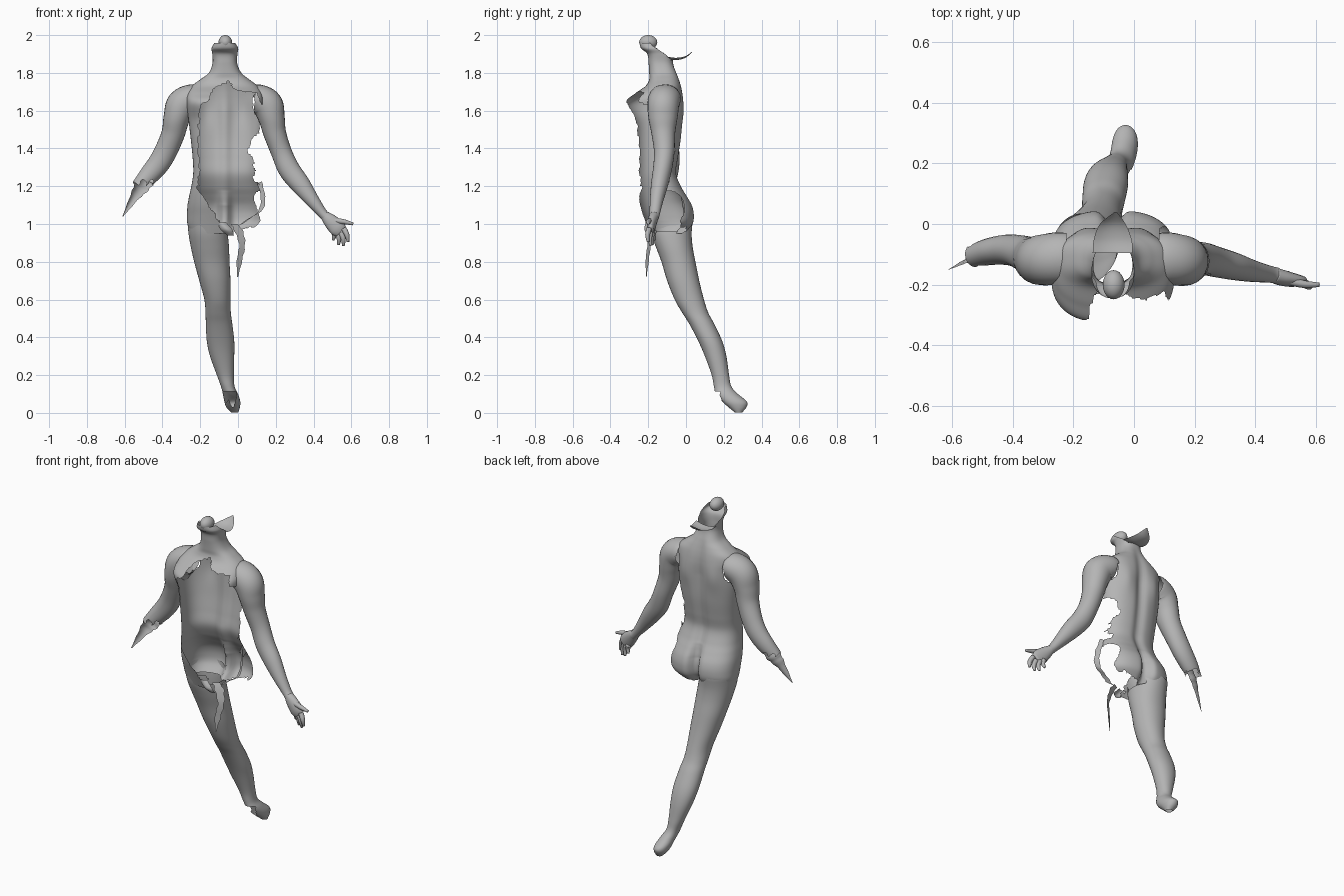
import bpy, bmesh, math
from mathutils import Vector

cube = bpy.data.objects.get("Cube")
if cube:
    bpy.data.objects.remove(cube, do_unlink=True)

stone = bpy.data.materials.new("grey_stone")
stone.use_nodes = True
GREY = (0.46, 0.46, 0.46, 1)
stone.diffuse_color = GREY
bsdf = stone.node_tree.nodes["Principled BSDF"]
bsdf.inputs["Base Color"].default_value = GREY
bsdf.inputs["Roughness"].default_value = 0.8

CX = -0.07  # midline of the torso


def smooth(rows, sub):
    """Catmull-Rom resampling of rows of numbers."""
    out = []
    for i in range(len(rows) - 1):
        a, b, c, d = (rows[max(0, min(len(rows) - 1, i + k))] for k in (-1, 0, 1, 2))
        for j in range(sub):
            t = j / sub
            out.append([0.5 * (2 * q + (r - p) * t + (2 * p - 5 * q + 4 * r - s) * t * t
                               + (3 * q - p - 3 * r + s) * t ** 3)
                        for p, q, r, s in zip(a, b, c, d)])
    out.append(list(rows[-1]))
    return out


def lerp(table, v):
    """Piecewise linear lookup in ascending (key, value) pairs."""
    if v <= table[0][0]:
        return table[0][1]
    for (a, fa), (b, fb) in zip(table, table[1:]):
        if v <= b:
            return fa + (fb - fa) * (v - a) / (b - a)
    return table[-1][1]


def skin(name, rings, closed=True, caps=False, missing=None):
    """Join rings of points into a surface, leaving out faces that are broken away."""
    bm = bmesh.new()
    vr = [[bm.verts.new(p) for p in ring] for ring in rings]
    n = len(rings[0])
    for a, b in zip(vr, vr[1:]):
        for i in range(n if closed else n - 1):
            j = (i + 1) % n
            bm.faces.new((a[i], a[j], b[j], b[i]))
    if caps:
        bm.faces.new(vr[0])
        bm.faces.new(vr[-1])
    bmesh.ops.recalc_face_normals(bm, faces=bm.faces)
    if missing:
        dead = [f for f in bm.faces if missing(*f.calc_center_median())]
        bmesh.ops.delete(bm, geom=dead, context='FACES')
        rim = [v for v in bm.verts if v.is_boundary]
        for _ in range(2):
            bmesh.ops.smooth_vert(bm, verts=rim, factor=0.4, use_axis_x=True,
                                  use_axis_y=True, use_axis_z=True)
    me = bpy.data.meshes.new(name)
    bm.to_mesh(me)
    bm.free()
    me.materials.append(stone)
    for p in me.polygons:
        p.use_smooth = True
    ob = bpy.data.objects.new(name, me)
    bpy.context.collection.objects.link(ob)


def level_rings(rows, sub, n, power, shape=None):
    """Horizontal rings from rows of (z, x0, x1, y0, y1)."""
    rings = []
    for z, x0, x1, y0, y1 in smooth(rows, sub):
        ring = []
        for i in range(n):
            t = 2 * math.pi * i / n
            c, s = math.cos(t), math.sin(t)
            x = (x0 + x1) / 2 + (x1 - x0) / 2 * math.copysign(abs(c) ** (2 / power), c)
            y = (y0 + y1) / 2 + (y1 - y0) / 2 * math.copysign(abs(s) ** (2 / power), s)
            ring.append(shape(x, y, z, s) if shape else (x, y, z))
        rings.append(ring)
    return rings


def limb(name, rows, sub=6, n=24, missing=None):
    """Tube along (x, y, z, radius, radius along y)."""
    pts = smooth(rows, sub)
    rings = []
    for i, (x, y, z, ra, rb) in enumerate(pts):
        t = (Vector(pts[min(i + 1, len(pts) - 1)][:3]) - Vector(pts[max(i - 1, 0)][:3])).normalized()
        v = Vector((0, 1, 0))
        v = (v - t * v.dot(t)).normalized()
        u = t.cross(v)
        rings.append([Vector((x, y, z)) + u * ra * math.cos(k * 2 * math.pi / n)
                      + v * rb * math.sin(k * 2 * math.pi / n) for k in range(n)])
    skin(name, rings, caps=not missing, missing=missing)


def shard(name, rows, side=(1, 0, 0), bulge=(0, 0, 0), ragged=0.15):
    """Thin torn strip along (x, y, z, half width), curved across by bulge."""
    s, b = Vector(side), Vector(bulge)
    rings = []
    for i, (x, y, z, w) in enumerate(smooth(rows, 6)):
        w = max(0.001, w * (1 + ragged * math.sin(i * 1.4)))
        rings.append([Vector((x, y, z)) + s * w * k / 4 + b * (1 - (k / 4) ** 2) * w
                      for k in range(-4, 5)])
    skin(name, rings, closed=False)


# Torso, neck and jaw: one hollow shell, open at the front
torso_rows = [(0.95, -0.25, 0.06, -0.19, 0.0), (1.0, -0.268, 0.12, -0.21, 0.038),
              (1.05, -0.27, 0.132, -0.23, 0.045), (1.1, -0.267, 0.13, -0.25, 0.034),
              (1.15, -0.258, 0.125, -0.265, 0.005), (1.2, -0.247, 0.115, -0.275, -0.025),
              (1.27, -0.237, 0.097, -0.28, -0.05), (1.35, -0.24, 0.098, -0.28, -0.04),
              (1.45, -0.25, 0.11, -0.285, -0.025), (1.55, -0.262, 0.122, -0.292, -0.018),
              (1.64, -0.272, 0.132, -0.328, -0.015), (1.69, -0.268, 0.128, -0.275, -0.018),
              (1.73, -0.245, 0.105, -0.215, -0.025), (1.765, -0.2, 0.06, -0.195, -0.035),
              (1.8, -0.155, 0.018, -0.195, -0.048), (1.85, -0.135, -0.004, -0.198, -0.068),
              (1.9, -0.136, -0.003, -0.205, -0.07), (1.93, -0.14, 0.001, -0.238, -0.08),
              (1.96, -0.125, -0.015, -0.245, -0.1)]
cleft = [(0.95, 0.06), (1.1, 0.055), (1.18, 0.02), (1.3, 0.014), (1.6, 0.02), (1.75, 0.01), (1.85, 0)]
chest_edge = [(-0.25, 1.6), (-0.2, 1.62), (-0.15, 1.66), (-0.12, 1.73), (-0.05, 1.75),
              (0.0, 1.7), (0.1, 1.69), (0.14, 1.6)]
left_edge = [(1.2, 0.14), (1.23, 0.085), (1.32, 0.09), (1.4, 0.05), (1.5, 0.115), (1.6, 0.135), (1.62, 0.3)]
right_edge = [(1.2, -0.21), (1.3, -0.2), (1.4, -0.21), (1.5, -0.205), (1.62, -0.2)]


def groin_line(x):
    return 1.2 - (x + 0.22) * 1.47


def back_form(x, y, z, s):
    if s > 0:
        # cleft and spine groove, then the shoulder blades
        y -= lerp(cleft, z) * s * math.exp(-((x - CX) / 0.03) ** 2)
        y += 0.012 * s * math.exp(-((abs(x - CX) - 0.1) / 0.045) ** 2 - ((z - 1.6) / 0.08) ** 2)
    return (x, y, z)


def torso_missing(x, y, z):
    tear = 0.006 * math.sin(z * 90) + 0.004 * math.sin(z * 210 + x * 150)
    if abs(x - CX) > 0.15 and ((y + 0.113) / 0.07) ** 2 + ((z - 1.645) / 0.07) ** 2 < 1:
        return True                                  # arm sockets
    if z > 1.87:                                     # jaw remains only in front
        return y > -0.075 - (z - 1.87) * 1.3 + tear * 0.5
    if z > 1.62:                                     # upper chest and neck
        return y < -0.16 and z < lerp(chest_edge, x) + tear
    if z >= 1.2:                                     # rib cage and waist
        if x > lerp(left_edge, z) + tear:
            return True
        return y < -0.15 and x > lerp(right_edge, z) + tear * 0.6
    if x > 0.03 and ((y + 0.09) / 0.08) ** 2 + ((z - 1.085) / 0.09) ** 2 < 1 + tear * 5:
        return True                                  # hole of the lost leg
    if z < 1.04 and x > 0.05 and y < -0.03:
        return True
    if z < 0.98 + tear and (x > -0.03 and y < 0.0 or x > 0.08):
        return True
    return y < -0.13 and z > groin_line(x) + tear


skin("torso", level_rings(torso_rows, 8, 128, 2.5, back_form), missing=torso_missing)

# Right leg, trailing backwards, with the broken foot
leg_rows = [(1.02, -0.268, -0.065, -0.2, 0.036), (0.95, -0.262, -0.055, -0.185, 0.03),
            (0.88, -0.25, -0.048, -0.16, 0.035), (0.8, -0.232, -0.045, -0.13, 0.05),
            (0.7, -0.205, -0.04, -0.1, 0.07), (0.6, -0.178, -0.04, -0.06, 0.095),
            (0.53, -0.172, -0.038, -0.02, 0.118), (0.47, -0.17, -0.03, 0.018, 0.15),
            (0.38, -0.165, -0.02, 0.065, 0.192), (0.3, -0.148, -0.02, 0.1, 0.214),
            (0.2, -0.112, -0.022, 0.136, 0.228), (0.14, -0.09, -0.018, 0.148, 0.24),
            (0.1, -0.08, 0.0, 0.158, 0.275), (0.06, -0.072, 0.012, 0.19, 0.322),
            (0.03, -0.062, 0.01, 0.225, 0.32), (0.0, -0.035, 0.0, 0.262, 0.295)]


def leg_missing(x, y, z):
    if z > 0.94:                                     # open where it joins the pelvis
        return x > -0.13 and z > groin_line(x) or z > 0.96 and x > -0.085
    return z < 0.11 and y < 0.205 + 0.02 * math.sin(x * 160) and x < -0.01


skin("right_leg", level_rings(leg_rows, 6, 48, 2.1), missing=leg_missing)


# Arms, open where they meet the torso
def arm_missing(x, y, z):
    if abs(x - CX) < 0.155:
        return True
    return x < -0.45 and z < 1.215 + 0.02 * math.sin(x * 130 + y * 60)


limb("left_arm", [(0.03, -0.11, 1.665, 0.06, 0.075), (0.10, -0.112, 1.665, 0.075, 0.085),
                  (0.155, -0.12, 1.63, 0.083, 0.084), (0.178, -0.122, 1.56, 0.07, 0.077),
                  (0.195, -0.12, 1.48, 0.06, 0.063), (0.23, -0.115, 1.38, 0.055, 0.054),
                  (0.27, -0.125, 1.29, 0.057, 0.05), (0.33, -0.14, 1.21, 0.052, 0.045),
                  (0.39, -0.155, 1.13, 0.038, 0.036), (0.445, -0.165, 1.06, 0.026, 0.028),
                  (0.47, -0.17, 1.035, 0.027, 0.027)], missing=arm_missing)
limb("right_arm", [(-0.17, -0.11, 1.665, 0.06, 0.075), (-0.24, -0.112, 1.665, 0.075, 0.085),
                   (-0.297, -0.118, 1.63, 0.083, 0.084), (-0.325, -0.117, 1.56, 0.07, 0.077),
                   (-0.343, -0.105, 1.48, 0.062, 0.063), (-0.38, -0.09, 1.39, 0.06, 0.054),
                   (-0.42, -0.085, 1.32, 0.058, 0.05), (-0.47, -0.09, 1.26, 0.052, 0.045),
                   (-0.53, -0.105, 1.195, 0.038, 0.038)], missing=arm_missing)
shard("right_forearm_shard", [(-0.48, -0.105, 1.235, 0.045), (-0.515, -0.11, 1.19, 0.042),
                              (-0.55, -0.125, 1.14, 0.026), (-0.61, -0.15, 1.04, 0.002)],
      side=(0.75, 0.4, -0.5), bulge=(-0.2, 0.4, 0), ragged=0.08)

# Left hand
limb("left_palm", [(0.46, -0.168, 1.045, 0.026, 0.026), (0.49, -0.178, 1.015, 0.038, 0.026),
                   (0.525, -0.185, 0.98, 0.044, 0.022), (0.545, -0.185, 0.96, 0.036, 0.016)], n=16)
fingers = [((0.505, -0.168, 0.965), (0.503, -0.165, 0.915)), ((0.525, -0.178, 0.955), (0.532, -0.175, 0.89)),
           ((0.545, -0.188, 0.955), (0.558, -0.185, 0.885)), ((0.56, -0.195, 0.975), (0.582, -0.2, 0.905)),
           ((0.5, -0.185, 1.02), (0.61, -0.2, 1.0))]
for i, (a, b) in enumerate(fingers):
    a, b = Vector(a), Vector(b)
    mid = (a + b) / 2 + Vector((0.006, -0.006, 0.002))
    limb("left_thumb" if i == 4 else f"left_finger_{i + 1}",
         [(*a, 0.015, 0.014), (*mid, 0.013, 0.013), (*b, 0.007, 0.007)], sub=4, n=10)

# Face fragment above the jaw and the torn flap behind the neck
bpy.ops.mesh.primitive_uv_sphere_add(segments=24, ring_count=14, location=(-0.067, -0.2, 1.962))
face = bpy.context.object
face.name = "face_fragment"
face.scale = (0.036, 0.048, 0.038)
face.data.materials.append(stone)
bpy.ops.object.shade_smooth()
shard("neck_flap", [(CX, -0.095, 1.885, 0.066), (CX, -0.05, 1.88, 0.062),
                    (CX, 0.0, 1.89, 0.042), (CX + 0.01, 0.04, 1.92, 0.003)],
      bulge=(0, 0, -0.2), ragged=0)

# Torn strips around the lost left leg
shard("hip_strip", [(0.115, -0.13, 1.22, 0.014), (0.132, -0.155, 1.14, 0.014), (0.118, -0.17, 1.07, 0.018),
                    (0.06, -0.18, 1.03, 0.02), (0.02, -0.185, 1.0, 0.02)], side=(0.8, -0.5, 0.4))
shard("hanging_strip", [(-0.02, -0.18, 1.0, 0.02), (0.005, -0.185, 0.96, 0.026), (0.022, -0.195, 0.89, 0.018),
                        (0.008, -0.205, 0.81, 0.017), (-0.002, -0.21, 0.72, 0.003)], side=(0.85, 0.5, 0))
shard("groin_fragment", [(-0.09, -0.2, 1.01, 0.025), (-0.06, -0.205, 0.97, 0.03),
                         (-0.04, -0.19, 0.94, 0.018)], bulge=(0, -0.5, 0), ragged=0)
